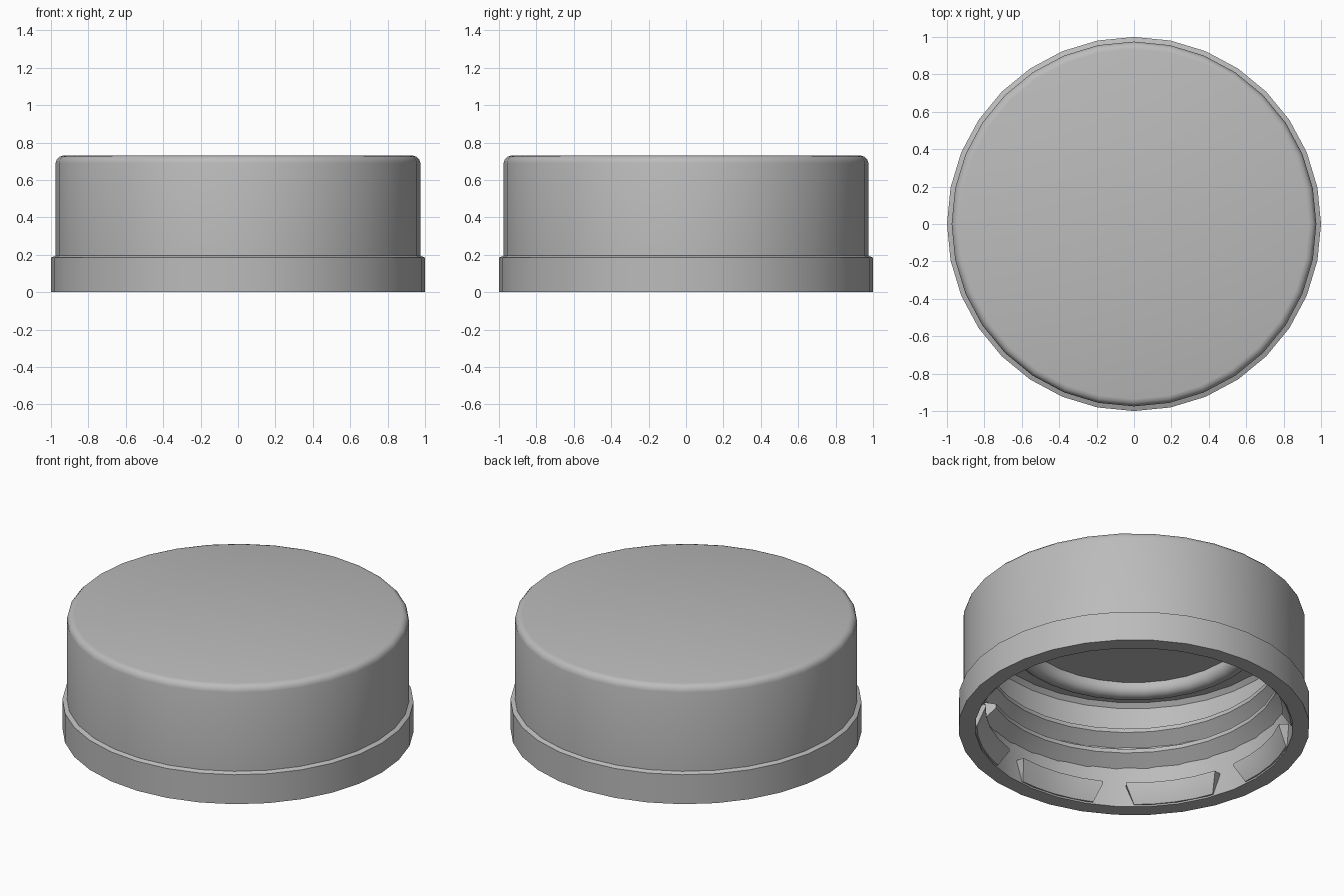
import bpy, bmesh
from math import radians, cos, sin, pi

if "Cube" in bpy.data.objects:
    bpy.data.objects.remove(bpy.data.objects["Cube"], do_unlink=True)

SIDES = 32
WALL = 0.905

grey = bpy.data.materials.new("grey plastic")
grey.use_nodes = True
grey.diffuse_color = (0.5, 0.5, 0.5, 1)
grey.node_tree.nodes["Principled BSDF"].inputs["Base Color"].default_value = (0.5, 0.5, 0.5, 1)


def place(angle, point):
    r, z = point
    return (r * cos(angle), r * sin(angle), z)


def loft(name, sections, ring=False, open_profile=False):
    """Skin a list of equal sections; ring joins last to first, otherwise cap the ends."""
    bm = bmesh.new()
    rows = [[bm.verts.new(p) for p in s] for s in sections]
    n = len(rows[0])
    pairs = list(zip(rows, rows[1:])) + ([(rows[-1], rows[0])] if ring else [])
    for a, b in pairs:
        for i in range(n - 1 if open_profile else n):
            j = (i + 1) % n
            bm.faces.new((a[i], a[j], b[j], b[i]))
    if not ring:
        bm.faces.new(rows[0])
        bm.faces.new(rows[-1])
    bmesh.ops.remove_doubles(bm, verts=bm.verts, dist=1e-5)
    bmesh.ops.recalc_face_normals(bm, faces=bm.faces)
    mesh = bpy.data.meshes.new(name)
    bm.to_mesh(mesh)
    bm.free()
    mesh.materials.append(grey)
    obj = bpy.data.objects.new(name, mesh)
    bpy.context.collection.objects.link(obj)
    bpy.ops.object.select_all(action='DESELECT')
    obj.select_set(True)
    bpy.context.view_layer.objects.active = obj
    bpy.ops.object.shade_smooth_by_angle(angle=radians(32))
    return obj


# Shell: outer band, skirt, rounded top edge, then the hollow inside with a seal bead
top_edge = [(0.935 + 0.04 * cos(a), 0.69 + 0.04 * sin(a))
            for a in (0, pi / 6, pi / 3, pi / 2)]
bead = [(0.705 + 0.055 * cos(a), 0.645 - 0.05 * sin(a))
        for a in (pi * k / 6 for k in range(7))]
profile = ([(WALL, 0), (1, 0), (1, 0.185), (0.975, 0.195)] + top_edge
           + [(0, 0.73), (0, 0.67), (0.65, 0.67)] + bead[::-1]
           + [(0.76, 0.67), (0.88, 0.67), (WALL, 0.645)])
loft("cap_shell", [[place(2 * pi * k / SIDES, p) for p in profile] for k in range(SIDES)],
     ring=True)

# Screw thread: nearly two turns climbing the inner wall
START, TURN = radians(-59), radians(697)
STEPS = 62
thread = []
for k in range(STEPS + 1):
    t = k / STEPS
    z = 0.225 + 0.26 * t
    ridge = [(0.93, z - 0.02), (0.83, z + 0.06), (0.83, z + 0.085), (0.93, z + 0.12)]
    thread.append([place(START - TURN * t, p) for p in ridge])
loft("screw_thread", thread)

# Locking tabs: eight wedges around the lower rim, narrower at the bottom
for tab in range(8):
    centre = radians(-55 + 45 * tab)
    sections = []
    for k in range(-2, 3):
        low, high = centre + radians(7.5 * k), centre + radians(9 * k)
        sections.append([place(low, (0.93, 0.01)), place(low, (0.895, 0.01)),
                         place(high, (0.845, 0.11)), place(high, (0.845, 0.125)),
                         place(high, (0.93, 0.135))])
    loft(f"locking_tab_{tab + 1}", sections)
